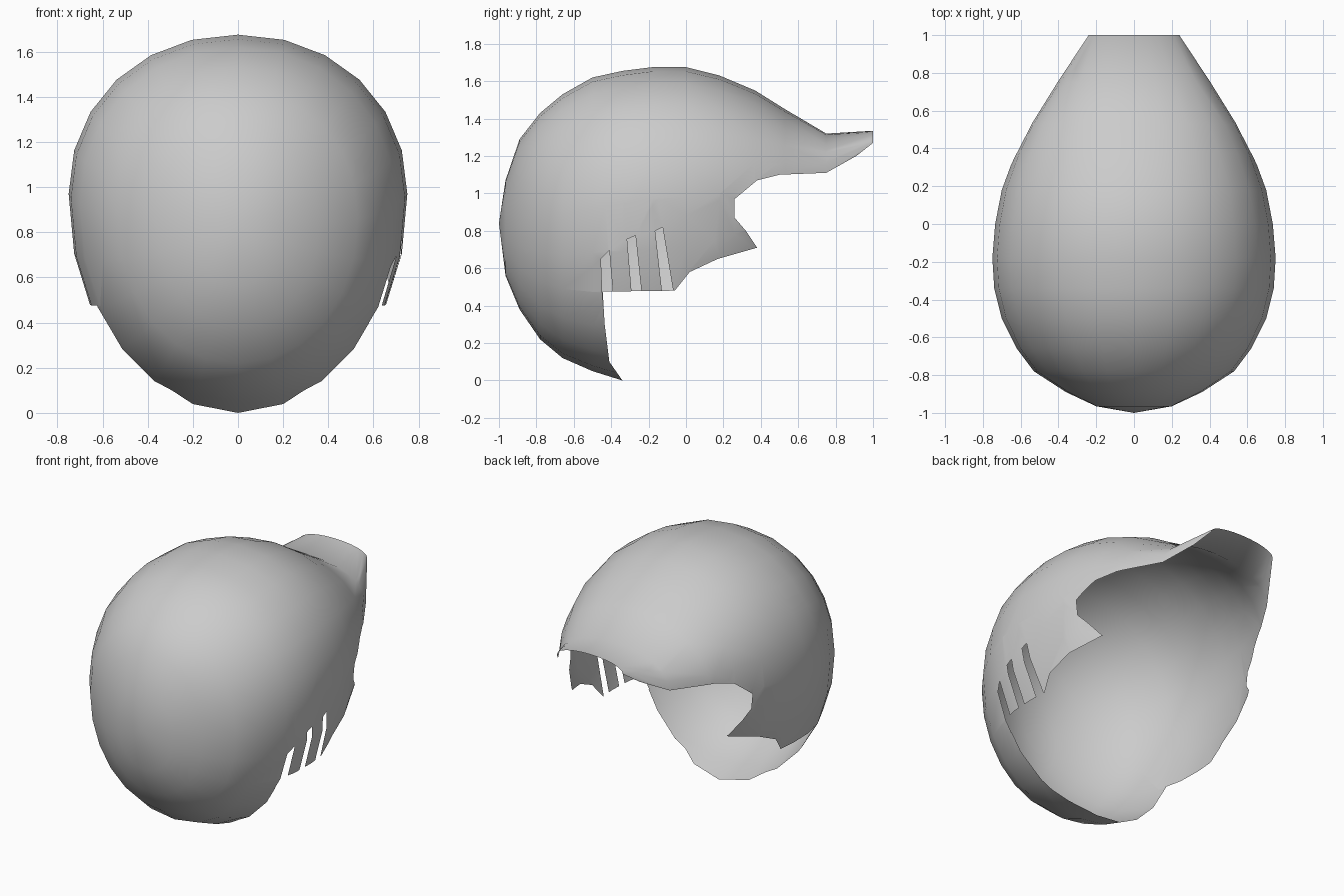
import bpy, bmesh
from math import sin, cos, pi, copysign
from mathutils import Vector

cube = bpy.data.objects.get("Cube")
if cube:
    bpy.data.objects.remove(cube)

SIDES = 24
# Cross-sections from back of the bowl to brim: y, half width, top, widest height, bottom
SECTIONS = [
    (-.965, .2, 1.07, .83, .56), (-.89, .36, 1.29, .84, .38),
    (-.78, .53, 1.43, .86, .22), (-.66, .62, 1.53, .88, .12),
    (-.5, .7, 1.62, .92, .05), (-.34, .74, 1.655, .95, 0),
    (-.18, .75, 1.675, .97, 0), (0, .735, 1.675, .98, 0),
    (.18, .7, 1.63, 1, .1), (.37, .63, 1.55, 1.02, .3),
    (.53, .55, 1.45, 1.05, .6), (.75, .405, 1.32, 1.11, .8),
    (1, .24, 1.335, 1.27, 1.1)]
# Open area in side profile: neck, cheek, temple and brim edge
OPENING = [(-.33, -.1), (-.34, 0), (-.41, .1), (-.435, .3), (-.445, .475),
           (-.06, .48), (.02, .58), (.17, .65), (.38, .71), (.32, .8),
           (.26, .87), (.26, .97), (.38, 1.07), (.5, 1.1), (.75, 1.11),
           (.91, 1.2), (1, 1.27), (1.2, 1.3), (1.2, -.1)]
# Slits in the left cheek
SLITS = [
    [(-.455, .65), (-.41, .695), (-.385, .4), (-.445, .4)],
    [(-.315, .755), (-.27, .775), (-.23, .4), (-.285, .4)],
    [(-.165, .8), (-.125, .82), (-.055, .4), (-.12, .4)]]


def power(v):
    return copysign(abs(v) ** .96, v)


def inside(y, z, poly):
    hit = False
    for (ay, az), (by, bz) in zip(poly, poly[1:] + poly[:1]):
        if (az > z) != (bz > z) and y < ay + (z - az) * (by - ay) / (bz - az):
            hit = not hit
    return hit


def near(face, a, b, one_side):
    ys = [v.co.y for v in face.verts]
    zs = [v.co.z for v in face.verts]
    if one_side and face.calc_center_median().x < 0:
        return False
    return (max(ys) >= min(a[0], b[0]) and min(ys) <= max(a[0], b[0])
            and max(zs) >= min(a[1], b[1]) and min(zs) <= max(a[1], b[1]))


def trim(bm, poly, one_side=False):
    for a, b in zip(poly, poly[1:] + poly[:1]):
        faces = [f for f in bm.faces if near(f, a, b, one_side)]
        geom = set(faces)
        for f in faces:
            geom.update(f.edges)
            geom.update(f.verts)
        if geom:
            bmesh.ops.bisect_plane(bm, geom=list(geom), dist=1e-5,
                                   plane_co=Vector((0, *a)),
                                   plane_no=Vector((0, a[1] - b[1], b[0] - a[0])))
    gone = []
    for f in bm.faces:
        c = f.calc_center_median()
        if inside(c.y, c.z, poly) and not (one_side and c.x < 0):
            gone.append(f)
    bmesh.ops.delete(bm, geom=gone, context='FACES')


# Rounded shell lofted through the sections
bm = bmesh.new()
rings = []
for y, w, top, mid, low in SECTIONS:
    ring = []
    for i in range(SIDES):
        t = 2 * pi * i / SIDES
        up = power(cos(t))
        height = top - mid if up > 0 else mid - low
        ring.append(bm.verts.new((w * power(sin(t)), y, mid + height * up)))
    rings.append(ring)
pole = bm.verts.new((0, -1, .84))
for i in range(SIDES):
    j = (i + 1) % SIDES
    bm.faces.new((pole, rings[0][i], rings[0][j]))
    for r, s in zip(rings, rings[1:]):
        bm.faces.new((r[i], s[i], s[j], r[j]))
bmesh.ops.recalc_face_normals(bm, faces=bm.faces)

# Cut the open side and the slits
trim(bm, OPENING)
for slit in SLITS:
    trim(bm, slit, True)
for f in bm.faces:
    f.smooth = True

mesh = bpy.data.meshes.new("shell")
bm.to_mesh(mesh)
bm.free()
shell = bpy.data.objects.new("shell", mesh)
bpy.context.collection.objects.link(shell)

# Plain grey finish
grey = bpy.data.materials.new("light grey")
grey.use_nodes = True
colour = (.6, .6, .6, 1)
grey.diffuse_color = colour
grey.node_tree.nodes["Principled BSDF"].inputs["Base Color"].default_value = colour
mesh.materials.append(grey)
